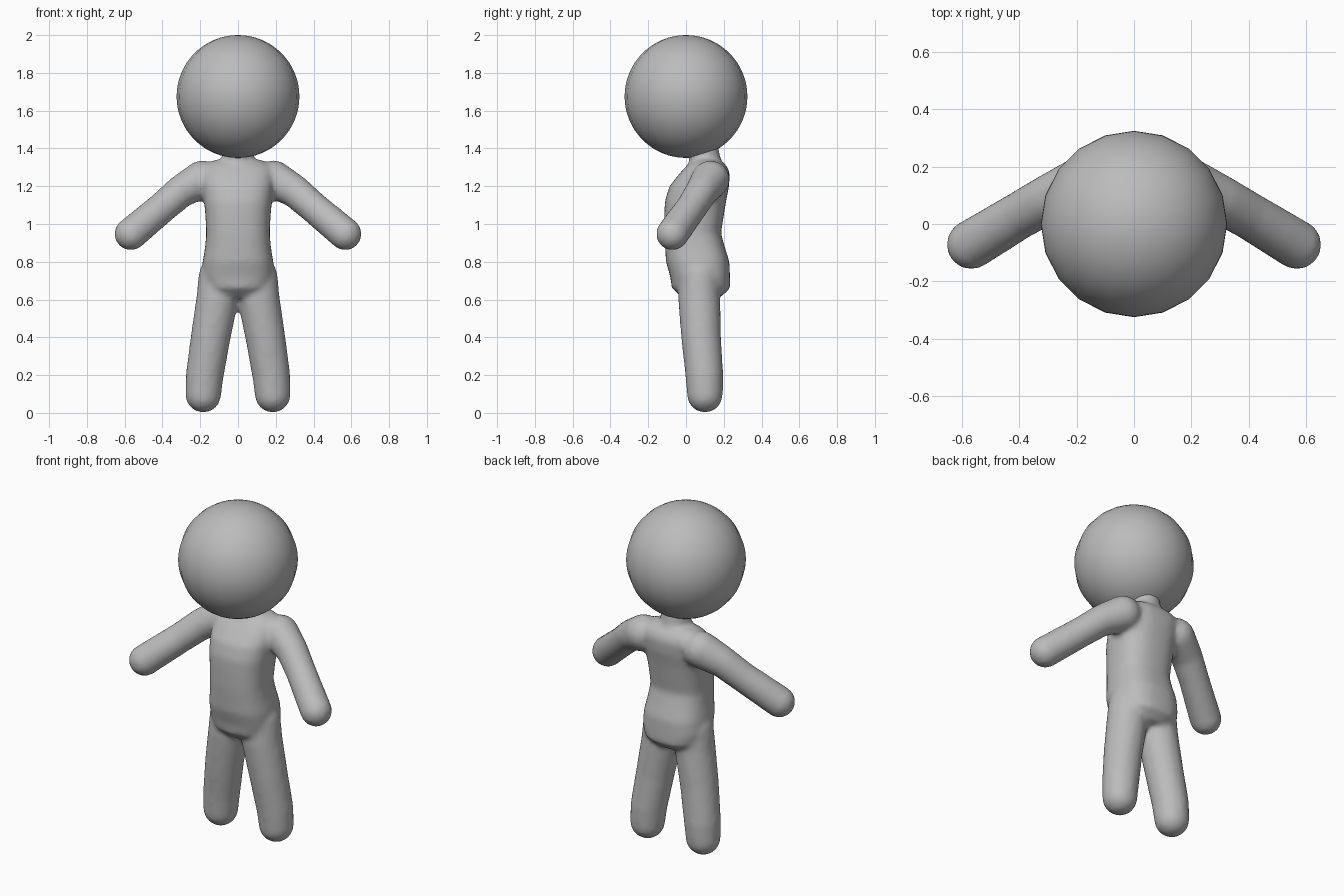
import bpy, bmesh, math
from mathutils import Vector, Matrix

if "Cube" in bpy.data.objects:
    bpy.data.objects.remove(bpy.data.objects["Cube"])

grey = bpy.data.materials.new("plain grey")
grey.diffuse_color = (0.5, 0.5, 0.5, 1)
grey.use_nodes = True
grey.node_tree.nodes["Principled BSDF"].inputs["Base Color"].default_value = grey.diffuse_color


def add_chain(bm, balls):
    """Tapered rounded limb through a list of (x, y, z, radius)."""
    for a, b in zip(balls, balls[1:]):
        part = bmesh.new()
        for x, y, z, r in (a, b):
            bmesh.ops.create_icosphere(part, subdivisions=3, radius=r,
                                       matrix=Matrix.Translation((x, y, z)))
        hull = bmesh.ops.convex_hull(part, input=part.verts)
        junk = {g for g in hull["geom_interior"] + hull["geom_unused"]
                if isinstance(g, bmesh.types.BMVert)}
        bmesh.ops.delete(part, geom=list(junk), context='VERTS')
        mesh = bpy.data.meshes.new("limb_part")
        part.to_mesh(mesh)
        part.free()
        bm.from_mesh(mesh)
        bpy.data.meshes.remove(mesh)


def add_loft(bm, rings, sides=40, power=2.5):
    """Closed stack of rounded-box rings given as (z, centre y, half x, half y)."""
    rows = []
    for z, cy, hx, hy in rings:
        row = []
        for i in range(sides):
            t = 2 * math.pi * i / sides
            c, s = math.cos(t), math.sin(t)
            row.append(bm.verts.new((
                hx * math.copysign(abs(c) ** (2 / power), c),
                cy + hy * math.copysign(abs(s) ** (2 / power), s), z)))
        rows.append(row)
    for lo, hi in zip(rows, rows[1:]):
        for i in range(sides):
            j = (i + 1) % sides
            bm.faces.new((lo[i], lo[j], hi[j], hi[i]))
    bm.faces.new(rows[0][::-1])
    bm.faces.new(rows[-1])


def finish(name, bm):
    mesh = bpy.data.meshes.new(name)
    bm.to_mesh(mesh)
    bm.free()
    mesh.materials.append(grey)
    mesh.shade_smooth()
    obj = bpy.data.objects.new(name, mesh)
    bpy.context.collection.objects.link(obj)
    return obj


# Head
bm = bmesh.new()
bmesh.ops.create_uvsphere(bm, u_segments=20, v_segments=32, radius=0.325,
                          matrix=Matrix.Translation((0, 0, 1.675)))
finish("head", bm)

# Torso
bm = bmesh.new()
add_loft(bm, [
    (0.61, 0.08, 0.10, 0.10), (0.66, 0.08, 0.17, 0.155),
    (0.72, 0.075, 0.19, 0.158), (0.80, 0.062, 0.187, 0.168),
    (0.88, 0.047, 0.174, 0.158), (0.95, 0.035, 0.168, 0.150),
    (1.05, 0.043, 0.173, 0.158), (1.12, 0.050, 0.180, 0.162),
    (1.20, 0.070, 0.187, 0.158), (1.27, 0.100, 0.190, 0.132),
    (1.31, 0.110, 0.175, 0.105), (1.338, 0.115, 0.130, 0.065)])

# Neck
add_chain(bm, [(0, 0.11, 1.28, 0.085), (0, 0.08, 1.46, 0.082)])

# Arms and legs on both sides
arm = [(0.19, 0.13, 1.235, 0.102), (0.30, 0.085, 1.175, 0.087),
       (0.40, 0.03, 1.088, 0.083), (0.568, -0.072, 0.947, 0.087)]
leg = [(0.105, 0.07, 0.72, 0.105), (0.11, 0.07, 0.60, 0.112),
       (0.145, 0.08, 0.40, 0.106), (0.176, 0.097, 0.20, 0.101),
       (0.184, 0.10, 0.096, 0.095)]
for side in (-1, 1):
    for limb in (arm, leg):
        add_chain(bm, [(side * x, y, z, r) for x, y, z, r in limb])

# Merge the parts into one soft skin
body = finish("body", bm)
remesh = body.modifiers.new("skin", 'REMESH')
remesh.mode = 'VOXEL'
remesh.voxel_size = 0.015
remesh.use_smooth_shade = True
soften = body.modifiers.new("soften", 'SMOOTH')
soften.factor = 0.5
soften.iterations = 7
